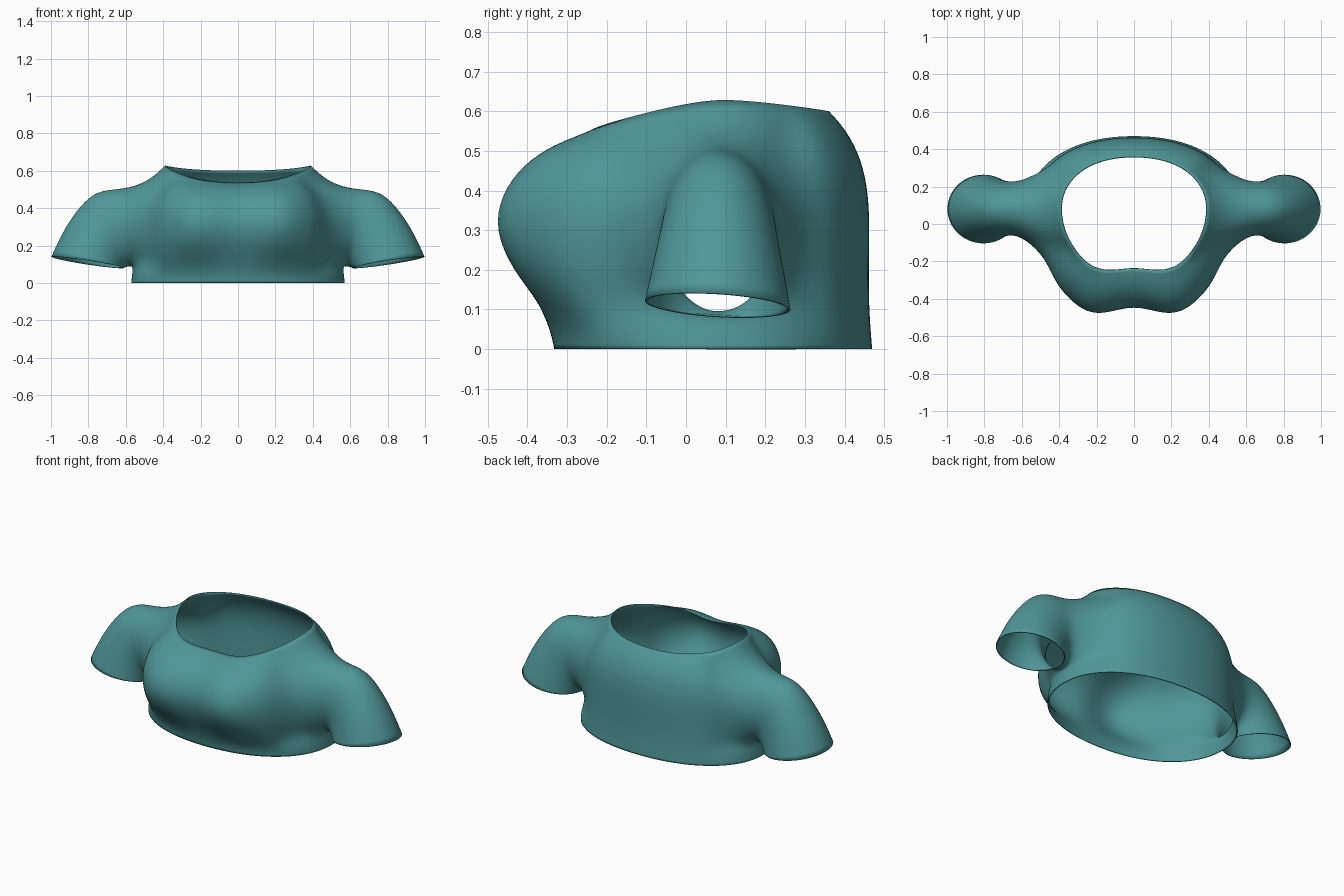
import bpy, bmesh, math
from mathutils import Vector

if "Cube" in bpy.data.objects:
    bpy.data.objects.remove(bpy.data.objects["Cube"])

SEG = 16            # columns from front centre to back centre (half body)
LO, HI = 2, 7       # armhole rows
C0, C1 = 5, 11      # armhole columns

# body rows: front y, front z, side x, side z, back y, back z, chest lobe depth, front roundness
ROWS = [
    (-.335, .00, .574, .00, .472, .00, .00, .92),
    (-.345, .05, .570, .04, .468, .05, .00, .92),
    (-.372, .12, .564, .075, .464, .11, .02, .88),
    (-.412, .20, .558, .16, .463, .20, .06, .82),
    (-.438, .30, .555, .27, .465, .30, .09, .80),
    (-.422, .39, .550, .37, .463, .39, .09, .80),
    (-.374, .465, .528, .46, .445, .48, .08, .82),
    (-.305, .515, .475, .55, .405, .555, .07, .88),
    (-.234, .536, .392, .63, .362, .60, .06, 1.0),
]
# sleeve rings: top x, top z, bottom x, bottom z, half width in y, centre y
RINGS = [
    (.580, .510, .570, .088, .167, .077),
    (.680, .502, .580, .086, .145, .083),
    (.775, .486, .589, .085, .146, .083),
    (.868, .387, .597, .084, .158, .082),
    (.945, .265, .604, .082, .173, .081),
    (1.00, .141, .610, .080, .186, .080),
]


def body_point(row, col):
    fy, fz, sx, sz, by, bz, lobe, e = row
    a = math.pi * col / SEG
    s, c = max(0, math.sin(a)), math.cos(a)
    if col in (0, SEG):
        s = 0
    cy = .08
    if c <= 0:
        e = .92
    x = sx * s ** e
    end_y, end_z = (fy, fz) if c > 0 else (by, bz)
    y = cy + (end_y - cy) * abs(c) ** e
    z = sz + (end_z - sz) * abs(c) ** 1.4
    if c > 0:   # two soft chest lobes
        bump = math.exp(-((x - .23) / .16) ** 2) - math.exp(-(.23 / .16) ** 2)
        y -= lobe * bump * min(1, 3 * c)
    return Vector((x, y, z))


def ring_point(ring, t, tilt=0):
    tx, tz, bx, bz, hw, cy = ring
    c = math.cos(t)
    dy = -hw * math.sin(t)
    return Vector(((tx + bx) / 2 + c * (tx - bx) / 2, cy + dy,
                   (tz + bz) / 2 + c * (tz - bz) / 2 - tilt * dy))


bm = bmesh.new()
grid = [[bm.verts.new(body_point(r, c)) for c in range(SEG + 1)] for r in ROWS]

# body panels, leaving the armhole open
for r in range(len(ROWS) - 1):
    for c in range(SEG):
        if LO <= r < HI and C0 <= c < C1:
            continue
        bm.faces.new((grid[r][c], grid[r][c + 1], grid[r + 1][c + 1], grid[r + 1][c]))

# armhole edge, from top centre round the front
mid = SEG // 2
loop = [grid[HI][c] for c in range(mid, C0, -1)]
loop += [grid[r][C0] for r in range(HI, LO, -1)]
loop += [grid[LO][c] for c in range(C0, C1)]
loop += [grid[r][C1] for r in range(LO, HI)]
loop += [grid[HI][c] for c in range(C1, mid, -1)]
n = len(loop)
for k, v in enumerate(loop):
    goal = ring_point((.5, .55, .555, .078, .215, .077), math.tau * k / n)
    v.co.y += .6 * (goal.y - v.co.y)
    v.co.z += .6 * (goal.z - v.co.z)

# sleeve fans out around the underarm
prev = loop
for i, ring in enumerate(RINGS):
    new = [bm.verts.new(ring_point(ring, math.tau * k / n, .06 * i / 5)) for k in range(n)]
    for k in range(n):
        j = (k + 1) % n
        bm.faces.new((prev[k], prev[j], new[j], new[k]))
    prev = new

# drop unused vertices inside the armhole
bmesh.ops.delete(bm, geom=[v for v in bm.verts if not v.link_faces], context='VERTS')
bmesh.ops.recalc_face_normals(bm, faces=bm.faces)
bm.faces.ensure_lookup_table()
if bm.faces[0].normal.y > 0:    # first face is at the front hem and must face forward
    bmesh.ops.reverse_faces(bm, faces=bm.faces)
for f in bm.faces:
    f.smooth = True

mesh = bpy.data.meshes.new("cropped_top")
bm.to_mesh(mesh)
bm.free()
top = bpy.data.objects.new("cropped_top", mesh)
bpy.context.collection.objects.link(top)

# mirrored half, smoothed, with a thin cloth thickness
mirror = top.modifiers.new("mirror", 'MIRROR')
mirror.use_clip = True
sub = top.modifiers.new("smooth", 'SUBSURF')
sub.levels = sub.render_levels = 2
cloth = top.modifiers.new("thickness", 'SOLIDIFY')
cloth.thickness = .006
cloth.offset = -1

teal = bpy.data.materials.new("teal_cloth")
teal.diffuse_color = (.08, .31, .32, 1)
teal.use_nodes = True
teal.node_tree.nodes["Principled BSDF"].inputs["Base Color"].default_value = teal.diffuse_color
mesh.materials.append(teal)

# keep the cloth edges crisp
bpy.context.view_layer.objects.active = top
top.select_set(True)
bpy.ops.object.shade_smooth_by_angle(angle=math.radians(60))
